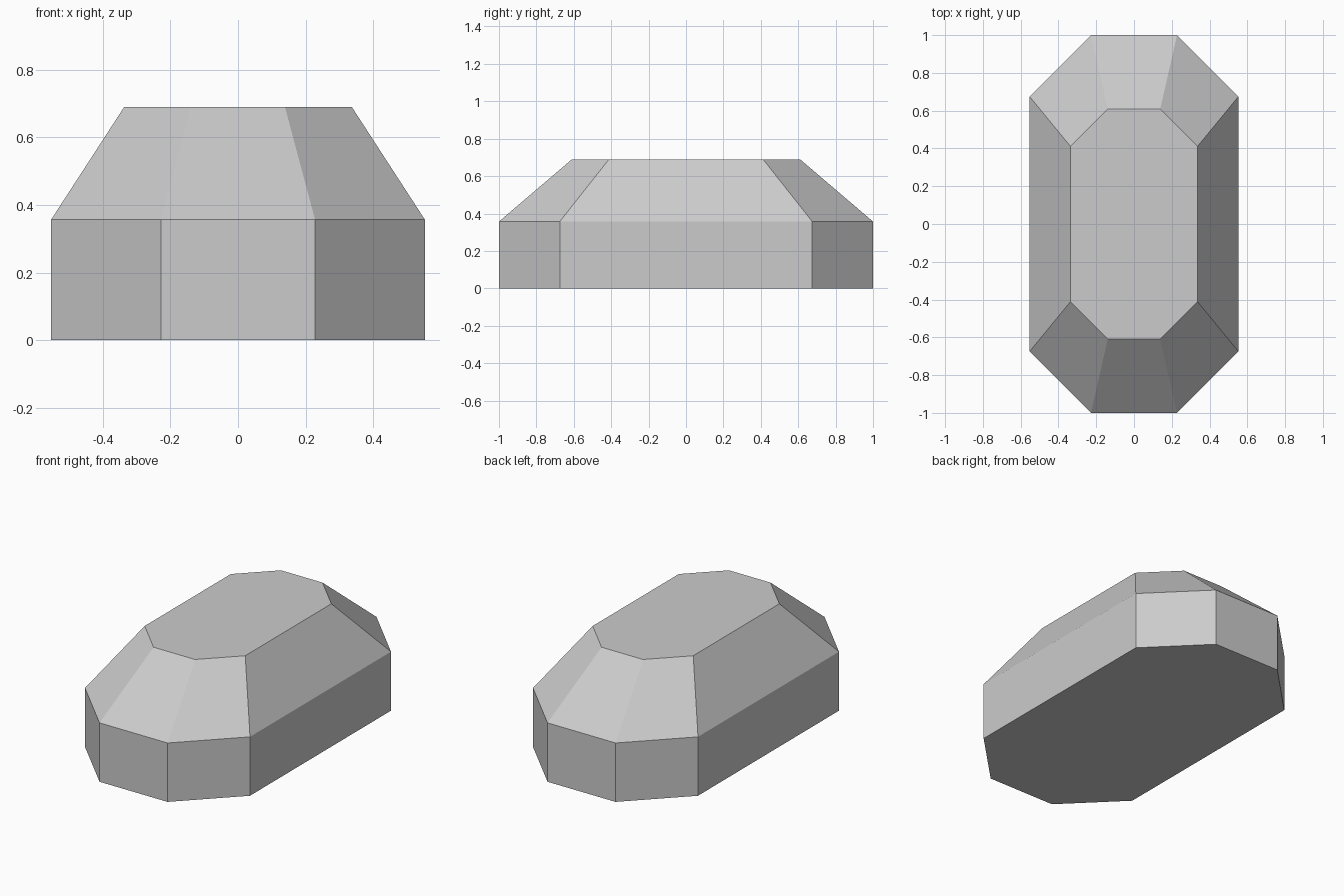
import bpy
import bmesh

# Remove the default cube
cube = bpy.data.objects.get("Cube")
if cube:
    bpy.data.objects.remove(cube, do_unlink=True)

# Single stone colour
GREY = (0.6, 0.6, 0.6, 1.0)
stone = bpy.data.materials.new("stone_grey")
stone.use_nodes = True
stone.diffuse_color = GREY
stone.node_tree.nodes["Principled BSDF"].inputs["Base Color"].default_value = GREY


def octagon(bm, half_x, half_y, flat_x, flat_y, z):
    """Ring of a rectangle with cut corners, counter-clockwise from above."""
    quarter = [(half_x, flat_y), (flat_x, half_y)]
    points = quarter + [(-x, y) for x, y in reversed(quarter)]
    points += [(-x, -y) for x, y in points]
    return [bm.verts.new((x, y, z)) for x, y in points]


# Straight-sided base, then a sloping crown up to the flat top
bm = bmesh.new()
rings = [
    octagon(bm, 0.553, 1.0, 0.228, 0.675, 0.0),
    octagon(bm, 0.553, 1.0, 0.228, 0.675, 0.357),
    octagon(bm, 0.337, 0.61, 0.139, 0.412, 0.69),
]
for low, high in zip(rings, rings[1:]):
    for i in range(8):
        j = (i + 1) % 8
        bm.faces.new((low[i], low[j], high[j], high[i]))
bm.faces.new(rings[-1])
bm.faces.new(list(reversed(rings[0])))
bmesh.ops.recalc_face_normals(bm, faces=bm.faces[:])

mesh = bpy.data.meshes.new("faceted_block")
bm.to_mesh(mesh)
bm.free()
mesh.materials.append(stone)
block = bpy.data.objects.new("faceted_block", mesh)
bpy.context.collection.objects.link(block)
